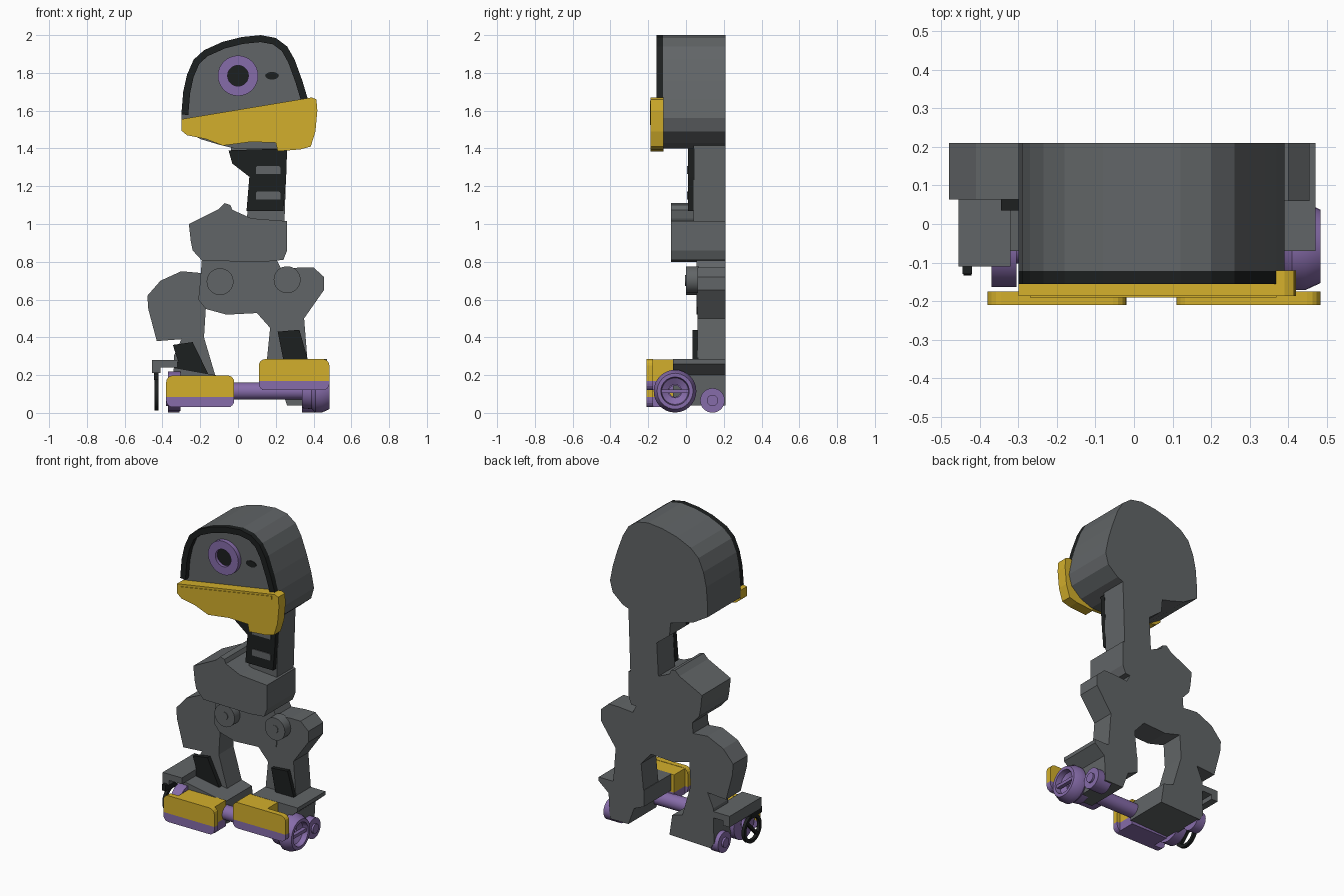
import bpy, bmesh, math
from mathutils import Vector

def mat(name, rgb):
    m = bpy.data.materials.new(name)
    m.diffuse_color = (*rgb, 1)
    return m

BLACK = mat("black", (0.012, 0.014, 0.014))
YELLOW = mat("yellow", (0.65, 0.43, 0.025))
PURPLE = mat("purple", (0.24, 0.15, 0.40))
GREY = mat("grey", (0.12, 0.13, 0.135))
BACK = 0.21

def finish(name, bm, m):
    bmesh.ops.recalc_face_normals(bm, faces=bm.faces)
    me = bpy.data.meshes.new(name)
    bm.to_mesh(me)
    bm.free()
    o = bpy.data.objects.new(name, me)
    bpy.context.collection.objects.link(o)
    me.materials.append(m)
    return o

def prism(name, pts, y0, y1, m=GREY):
    """Front (x, z) outline extruded from y0 to y1."""
    bm = bmesh.new()
    f = bm.faces.new([bm.verts.new((x, y0, z)) for x, z in pts])
    ext = bmesh.ops.extrude_face_region(bm, geom=[f])["geom"]
    bmesh.ops.translate(bm, vec=(0, y1 - y0, 0),
                        verts=[g for g in ext if isinstance(g, bmesh.types.BMVert)])
    return finish(name, bm, m)

def box(name, x0, x1, y0, y1, z0, z1, m=GREY):
    return prism(name, [(x0, z0), (x1, z0), (x1, z1), (x0, z1)], y0, y1, m)

def lathe(name, prof, centre, axis, m=GREY, n=32, closed=True):
    """Revolve (radius, offset) pairs about the x or y axis through centre."""
    bm = bmesh.new()
    rings = []
    for r, t in prof:
        ring = []
        for i in range(n):
            a = 2 * math.pi * i / n
            c, s = r * math.cos(a), r * math.sin(a)
            v = Vector((t, c, s) if axis == "x" else (c, t, s))
            ring.append(bm.verts.new(v + Vector(centre)))
        rings.append(ring)
    for k in range(len(rings) if closed else len(rings) - 1):
        a, b = rings[k], rings[(k + 1) % len(rings)]
        for i in range(n):
            bm.faces.new((a[i], a[(i + 1) % n], b[(i + 1) % n], b[i]))
    if not closed:
        bm.faces.new(rings[0])
        bm.faces.new(rings[-1])
    o = finish(name, bm, m)
    for p in o.data.polygons:
        p.use_smooth = len(p.vertices) == 4
    o.data.set_sharp_from_angle(angle=math.radians(30))
    return o

def disc(name, r, t0, t1, centre, axis, m=GREY, n=32):
    return lathe(name, [(r, t0), (r, t1)], centre, axis, m, n, closed=False)

def tube(name, r0, r1, t0, t1, centre, axis, m=GREY):
    return lathe(name, [(r0, t0), (r1, t0), (r1, t1), (r0, t1)], centre, axis, m)

def rounded(x0, x1, z0, z1, r, top):
    """Rectangle outline with its top or bottom corners rounded."""
    arc = [math.radians(a) for a in (0, 22.5, 45, 67.5, 90)]
    s = 1 if top else -1
    za, zb = (z0, z1) if top else (z1, z0)
    right = [(x1 - r + r * math.cos(a), zb - s * r + s * r * math.sin(a)) for a in arc]
    left = [(x0 + r - r * math.cos(a), zb - s * r + s * r * math.sin(a)) for a in reversed(arc)]
    return [(x1, za)] + right + left + [(x0, za)]

# Head, with an arched trim along its front edge
arch = [(-0.30, 1.58), (-0.29, 1.70), (-0.27, 1.79), (-0.235, 1.87), (-0.18, 1.92), (-0.08, 1.965),
        (0.02, 1.99), (0.12, 2.0), (0.20, 1.985), (0.26, 1.94), (0.30, 1.87), (0.34, 1.76), (0.37, 1.66)]
prism("head", arch + [(0.39, 1.56), (0.37, 1.49), (0.30, 1.43), (0.22, 1.40), (-0.02, 1.40),
                      (-0.10, 1.42), (-0.20, 1.45), (-0.30, 1.51)], -0.122, BACK)
inner = []
for i, (x, z) in enumerate(arch):
    a, b = Vector(arch[max(i - 1, 0)]), Vector(arch[min(i + 1, len(arch) - 1)])
    d = (b - a).normalized()
    inner.append((x + d.y * 0.037, z - d.x * 0.037))
prism("head_trim", arch + inner[::-1], -0.155, -0.12, BLACK)

# Jaw with a thin raised strip
prism("jaw", [(-0.30, 1.555), (0.39, 1.67), (0.415, 1.66), (0.42, 1.60), (0.41, 1.49), (0.385, 1.41),
              (0.33, 1.395), (0.21, 1.385), (0.20, 1.43), (0.07, 1.435), (-0.08, 1.415),
              (-0.17, 1.45), (-0.27, 1.47), (-0.30, 1.495)], -0.187, -0.12, YELLOW)
prism("jaw_strip", [(-0.27, 1.525), (0.37, 1.635), (0.37, 1.655), (-0.27, 1.545)], -0.191, -0.18, YELLOW)

# Eye and small sensor
tube("eye_ring", 0.055, 0.107, -0.15, -0.11, (0, 0, 1.785), "y", PURPLE)
disc("eye_lens", 0.056, -0.13, -0.11, (0, 0, 1.785), "y", BLACK)
prism("sensor", [(0.18 + 0.036 * math.cos(a * math.pi / 8), 1.785 + 0.02 * math.sin(a * math.pi / 8))
                 for a in range(16)], -0.126, -0.11, BLACK)

# Neck with front plate and vents
neck = [(-0.05, 1.39), (-0.03, 1.32), (0.06, 1.25), (0.045, 1.07), (0.24, 1.07), (0.255, 1.25), (0.26, 1.40)]
prism("neck", [(-0.04, 1.42), (-0.03, 1.32), (0.06, 1.25), (0.045, 0.98), (0.245, 0.98), (0.26, 1.42)], 0.04, BACK)
prism("neck_plate", neck, 0.01, 0.045, BLACK)
for z in (1.15, 1.285):
    prism("neck_vent", rounded(0.095, 0.225, z - 0.02, z + 0.022, 0.012, True), 0.005, 0.02)

# Torso and pelvis
prism("torso", [(-0.26, 1.0), (-0.10, 1.08), (-0.07, 1.11), (-0.04, 1.10), (-0.03, 1.075), (0.07, 1.03),
                (0.26, 1.015), (0.26, 0.86), (0.24, 0.81), (0.14, 0.80), (-0.19, 0.805), (-0.24, 0.86),
                (-0.25, 0.91)], -0.08, BACK)
prism("pelvis", [(-0.19, 0.83), (-0.20, 0.70), (-0.21, 0.60), (-0.17, 0.55), (-0.06, 0.52), (0.13, 0.53),
                 (0.23, 0.56), (0.25, 0.72), (0.20, 0.82)], 0.055, BACK)
for x, z in ((-0.095, 0.695), (0.26, 0.705)):
    disc("hip_joint", 0.071, 0.0, 0.07, (x, 0, z), "y")
    disc("hip_bolt", 0.024, -0.004, 0.01, (x, 0, z), "y", n=20)

# Legs
prism("left_leg", [(-0.19, 0.74), (-0.30, 0.75), (-0.41, 0.70), (-0.48, 0.62), (-0.475, 0.55), (-0.43, 0.38),
                   (-0.30, 0.39), (-0.34, 0.30), (-0.34, 0.18), (-0.115, 0.18), (-0.18, 0.40), (-0.17, 0.56)],
      0.063, BACK)
prism("right_leg", [(0.22, 0.76), (0.33, 0.77), (0.40, 0.77), (0.455, 0.72), (0.455, 0.65), (0.35, 0.50),
                    (0.37, 0.25), (0.15, 0.25), (0.17, 0.45), (0.09, 0.54)], 0.06, BACK)
prism("left_shin_plate", [(-0.345, 0.36), (-0.24, 0.375), (-0.15, 0.19), (-0.29, 0.19)], 0.035, 0.065, BLACK)
prism("right_shin_plate", [(0.21, 0.43), (0.325, 0.44), (0.37, 0.28), (0.24, 0.28)], 0.035, 0.065, BLACK)

# Feet: grey blocks behind
prism("left_foot", [(-0.34, 0.24), (-0.12, 0.20), (-0.05, 0.18), (-0.03, 0.05), (-0.32, 0.04), (-0.345, 0.08)],
      -0.07, BACK)
prism("right_foot", [(0.15, 0.284), (0.47, 0.284), (0.47, 0.26), (0.40, 0.20), (0.39, 0.04), (0.26, 0.04),
                     (0.22, 0.15), (0.15, 0.18)], -0.07, BACK)
prism("outrigger", [(-0.455, 0.21), (-0.455, 0.28), (-0.32, 0.28), (-0.32, 0.24), (-0.41, 0.24), (-0.41, 0.21)],
      -0.11, BACK)
box("outrigger_peg", -0.34, -0.30, 0.035, 0.068, 0.22, 0.27, BLACK)

# Toes: yellow caps over purple soles, thinner towards the outer end
for side, x0, x1, xa, xb, zb, zm, zt in (("left", -0.38, -0.02, -0.30, -0.04, 0.03, 0.085, 0.198),
                                         ("right", 0.11, 0.484, 0.13, 0.33, 0.12, 0.17, 0.285)):
    prism(side + "_toe_cap", rounded(x0, x1, zm, zt, 0.035, True), -0.21, -0.175, YELLOW)
    box(side + "_toe_cap_rear", xa, xb, -0.18, -0.065, zm, zt - 0.002, YELLOW)
    prism(side + "_toe_sole", rounded(x0, x1, zb, zm, 0.035, False), -0.21, -0.175, PURPLE)
    box(side + "_toe_sole_rear", xa, xb, -0.18, -0.065, zb, zm, PURPLE)

# Hollow axle joining the feet, with a wheel at each end
C = (0, -0.058, 0.115)
tube("axle", 0.03, 0.045, -0.37, 0.42, C, "x", PURPLE)
lathe("right_wheel", [(0.035, 0.34), (0.09, 0.34), (0.095, 0.39), (0.113, 0.41), (0.113, 0.445),
                      (0.095, 0.484), (0.075, 0.484), (0.07, 0.45), (0.035, 0.43)], C, "x", PURPLE)
box("right_wheel_bar", 0.45, 0.475, -0.13, 0.014, 0.105, 0.125, PURPLE)
tube("left_wheel", 0.035, 0.105, -0.37, -0.305, C, "x", PURPLE)

# Small rear rollers
for name, t0, t1 in (("left_roller", -0.37, -0.31), ("right_roller", 0.34, 0.44)):
    disc(name, 0.065, t0, t1, (0, 0.14, 0.066), "x", PURPLE)
    e = t0 if t0 < 0 else t1
    disc(name + "_hub", 0.03, e - 0.012, e + 0.012, (0, 0.14, 0.066), "x", PURPLE, 20)

# Black hoop hanging from the outrigger
H = (0, -0.045, 0.1)
tube("hoop", 0.068, 0.088, -0.442, -0.422, H, "x", BLACK)
box("hoop_hanger", -0.445, -0.42, -0.13, -0.02, 0.175, 0.215, BLACK)
bar = box("hoop_bar", -0.01, 0.01, -0.072, 0.072, -0.009, 0.009, BLACK)
bar.location = (-0.432, H[1], H[2])
bar.rotation_euler.x = math.radians(45)
